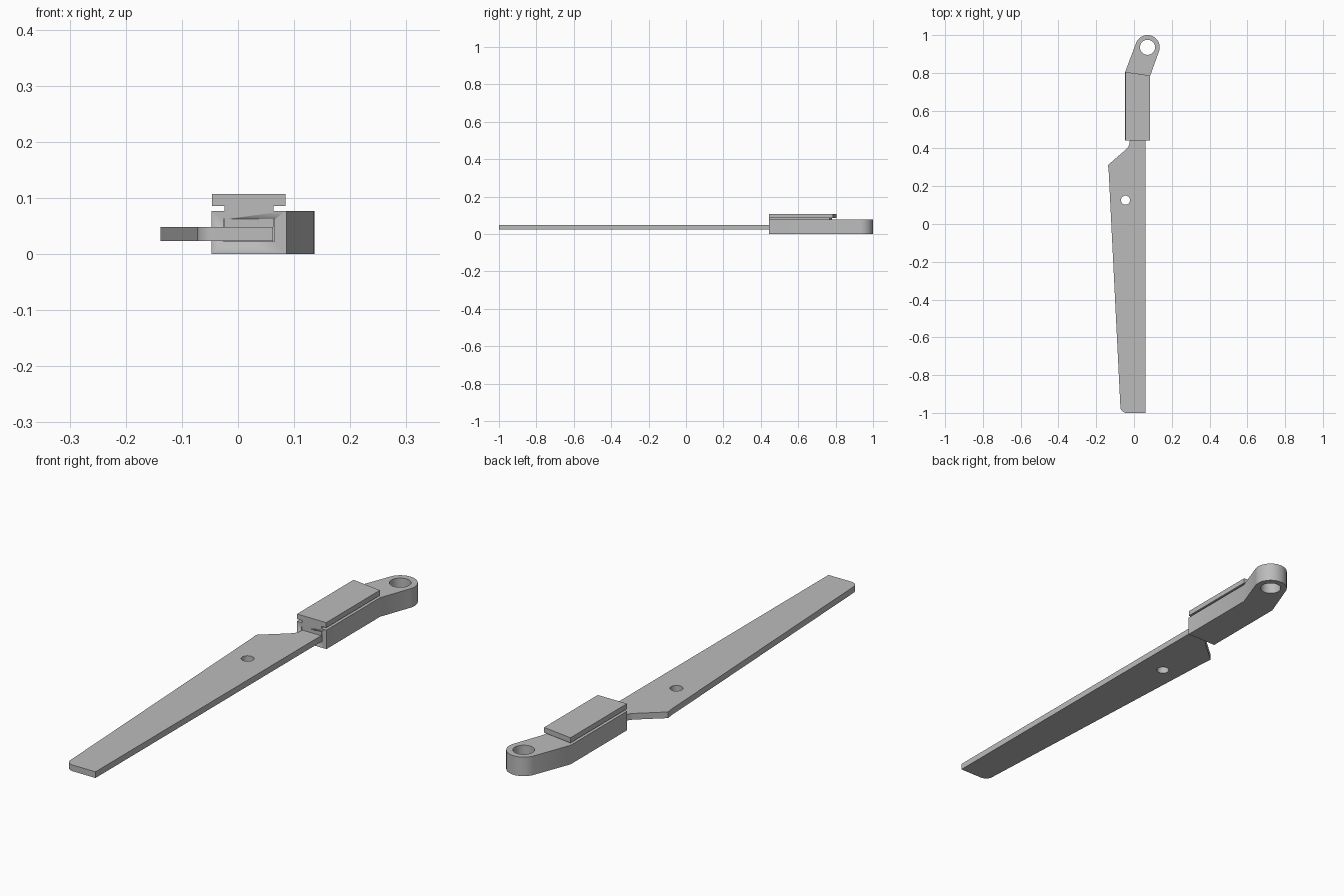
import bpy, bmesh, math

cube = bpy.data.objects.get("Cube")
if cube:
    bpy.data.objects.remove(cube, do_unlink=True)

grey = bpy.data.materials.new("plain grey")
grey.use_nodes = True
COLOUR = (0.5, 0.5, 0.5, 1)
grey.diffuse_color = COLOUR
grey.node_tree.nodes["Principled BSDF"].inputs["Base Color"].default_value = COLOUR


def arc(cx, cy, r, start, end, n=12):
    """Points on an arc, angles in degrees."""
    angles = [math.radians(start + (end - start) * i / n) for i in range(n + 1)]
    return [(cx + r * math.cos(a), cy + r * math.sin(a)) for a in angles]


def circle(cx, cy, r, n=40):
    return arc(cx, cy, r, 0, 360, n)[:-1]


def plate(name, outlines, z0, z1):
    """Solid plate from an outer outline and optional hole outlines."""
    curve = bpy.data.curves.new(name, 'CURVE')
    curve.dimensions = '2D'
    curve.fill_mode = 'BOTH'
    curve.extrude = (z1 - z0) / 2
    for pts in outlines:
        spline = curve.splines.new('POLY')
        spline.points.add(len(pts) - 1)
        for p, (x, y) in zip(spline.points, pts):
            p.co = (x, y, 0, 1)
        spline.use_cyclic_u = True
    obj = bpy.data.objects.new(name, curve)
    bpy.context.collection.objects.link(obj)
    bpy.ops.object.select_all(action='DESELECT')
    obj.select_set(True)
    bpy.context.view_layer.objects.active = obj
    bpy.ops.object.convert(target='MESH')
    obj = bpy.context.object
    obj.name = name
    # Weld the caps to the sides and lift to height
    bm = bmesh.new()
    bm.from_mesh(obj.data)
    bmesh.ops.remove_doubles(bm, verts=bm.verts, dist=0.0001)
    bmesh.ops.recalc_face_normals(bm, faces=bm.faces)
    bmesh.ops.translate(bm, verts=bm.verts, vec=(0, 0, (z0 + z1) / 2))
    bm.to_mesh(obj.data)
    bm.free()
    obj.data.materials.clear()
    obj.data.materials.append(grey)
    bpy.ops.object.shade_smooth_by_angle(angle=math.radians(30))
    return obj


def strip(x0, x1, y0, left_end, right_end):
    """Straight outline with a slanted far end."""
    return [(x0, y0), (x1, y0), (x1, right_end), (x0, left_end)]


# Blade: tapered, with a rounded tip corner and a waist at the handle
blade = [(0.062, -1.0), (0.062, 0.77), (-0.022, 0.77), (-0.022, 0.445)]
blade += [(-0.024, 0.425), (-0.031, 0.407), (-0.042, 0.395)]
blade += [(-0.138, 0.312), (-0.134, 0.28)]
blade += arc(-0.04, -0.968, 0.032, 183, 270, 8)
plate("blade", [blade, circle(-0.045, 0.126, 0.024)], 0.023, 0.048)

# Handle: straight grip bending into a round eye
grip = strip(-0.047, 0.086, 0.443, 0.805, 0.786)
eye = arc(0.0715, 0.9355, 0.0645, -20.5, 159.5, 32)
handle = plate("handle", [grip[:3] + eye + grip[3:],
                          circle(0.0715, 0.9355, 0.04)], 0, 0.077)

# Slot in the handle that takes the blade and the clamp
cutter = plate("slot_cutter", [strip(-0.026, 0.065, 0.4, 0.78, 0.77)], 0.0225, 0.062)
cutter.hide_render = True
bpy.context.view_layer.objects.active = handle
slot = handle.modifiers.new("slot", 'BOOLEAN')
slot.operation = 'DIFFERENCE'
slot.solver = 'EXACT'
slot.object = cutter
bpy.ops.object.modifier_apply(modifier=slot.name)
bpy.data.objects.remove(cutter, do_unlink=True)

# Clamp: narrow neck under a wide cap
plate("clamp_neck", [strip(-0.024, 0.063, 0.443, 0.78, 0.768)], 0.048, 0.0865)
plate("clamp_cap", [strip(-0.046, 0.085, 0.443, 0.805, 0.786)], 0.086, 0.107)
